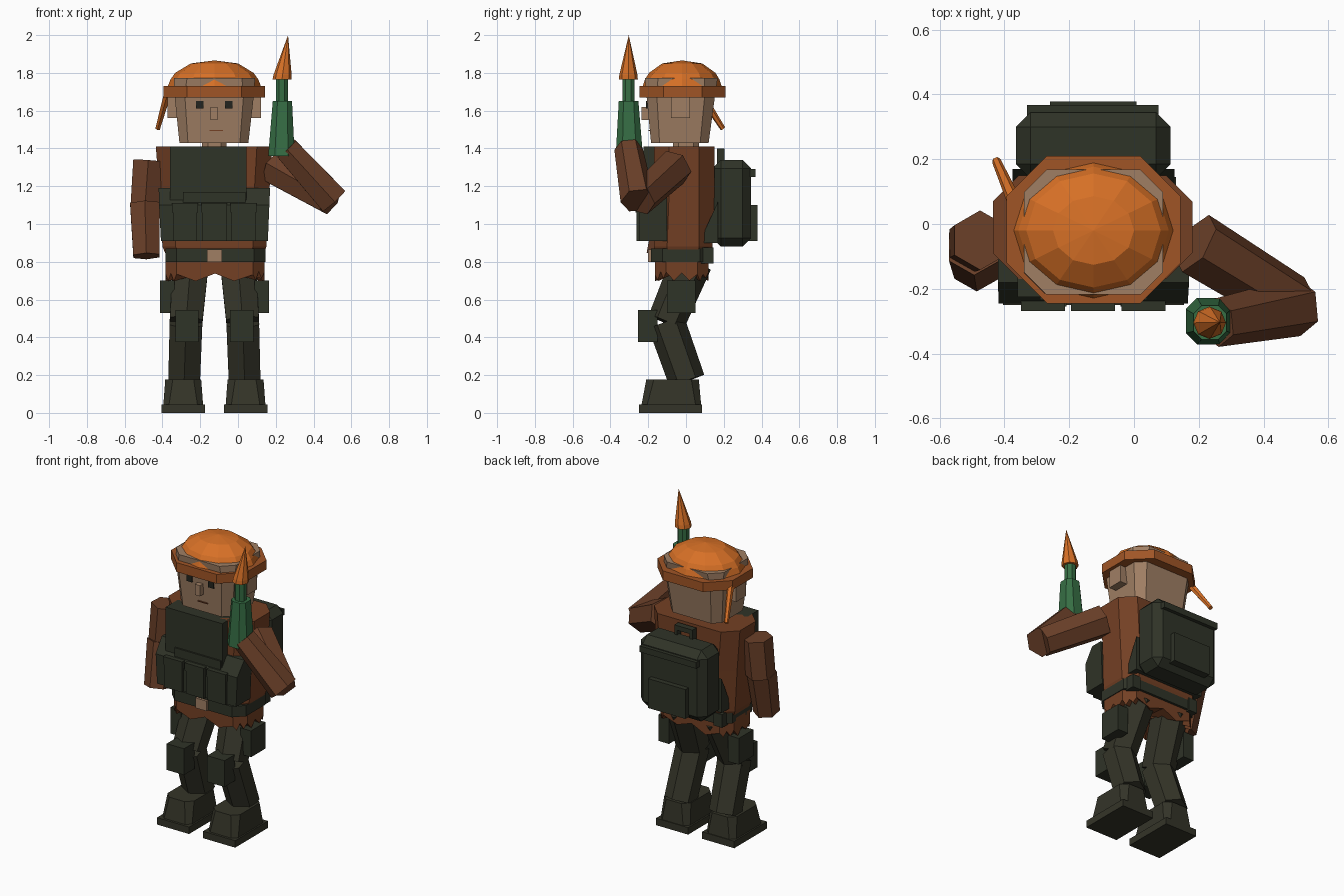
import bpy, bmesh, random
from math import pi, sin, cos
from mathutils import Vector

random.seed(4)
cube = bpy.data.objects.get("Cube")
if cube:
    bpy.data.objects.remove(cube)


def material(name, *rgb):
    m = bpy.data.materials.new(name)
    m.use_nodes = True
    col = [((c / 255 + 0.055) / 1.055) ** 2.4 for c in rgb] + [1]
    m.diffuse_color = col
    m.node_tree.nodes["Principled BSDF"].inputs["Base Color"].default_value = col
    return m


ORANGE = material("orange", 215, 112, 38)
RUST = material("rust orange", 160, 85, 38)
SKIN = material("skin", 160, 127, 100)
BROWN = material("shirt brown", 116, 64, 36)
SLEEVE = material("sleeve brown", 106, 63, 40)
OLIVE = material("vest olive", 47, 51, 39)
TROUSER = material("trouser olive", 52, 52, 40)
GREEN = material("bottle green", 54, 110, 68)
DARK = material("eye black", 34, 36, 30)


def finish(name, bm, mat):
    bmesh.ops.recalc_face_normals(bm, faces=bm.faces)
    me = bpy.data.meshes.new(name)
    bm.to_mesh(me)
    bm.free()
    me.materials.append(mat)
    ob = bpy.data.objects.new(name, me)
    bpy.context.collection.objects.link(ob)
    return ob


def loft(name, rings, mat):
    """Skin a stack of point rings; a one-point ring makes a tip."""
    bm = bmesh.new()
    loops = [[bm.verts.new(p) for p in ring] for ring in rings]
    for a, b in zip(loops, loops[1:]):
        n = len(a)
        for i in range(n):
            j = (i + 1) % n
            if len(b) == 1:
                bm.faces.new((a[i], a[j], b[0]))
            else:
                bm.faces.new((a[i], a[j], b[j], b[i]))
    for ends in (loops[0], loops[-1]):
        if len(ends) > 2:
            bm.faces.new(ends)
    return finish(name, bm, mat)


def outline(z, x0, x1, y0, y1, c=0.0):
    """Rectangle with cut corners."""
    if not c:
        return [(x0, y0, z), (x1, y0, z), (x1, y1, z), (x0, y1, z)]
    return [(x0 + c, y0, z), (x1 - c, y0, z), (x1, y0 + c, z), (x1, y1 - c, z),
            (x1 - c, y1, z), (x0 + c, y1, z), (x0, y1 - c, z), (x0, y0 + c, z)]


def block(name, x0, x1, y0, y1, z0, z1, mat, c=0.0):
    return loft(name, [outline(z, x0, x1, y0, y1, c) for z in (z0, z1)], mat)


def oval(cx, cy, z, rx, ry, n):
    return [(cx + rx * cos(2 * pi * i / n), cy + ry * sin(2 * pi * i / n), z)
            for i in range(n)]


def limb(name, p, q, r0, r1, mat, n=6):
    p, q = Vector(p), Vector(q)
    d = (q - p).normalized()
    u = d.cross(Vector((0, 1, 0))).normalized()
    v = d.cross(u)
    return loft(name, [[o + r * (u * cos(2 * pi * (i + .5) / n) + v * sin(2 * pi * (i + .5) / n))
                        for i in range(n)] for o, r in ((p, r0), (q, r1))], mat)


MID = -0.125  # centre line of the body

# Boots, legs, knee pads and hip pouches
for side, s in (("right", -1), ("left", 1)):
    bx = MID + s * 0.165
    block(side + "_sole", bx - .115, bx + .115, -.25, .085, 0, .045, TROUSER)
    loft(side + "_boot", [outline(.045, bx - .105, bx + .105, -.235, .08, .03),
                          outline(.178, bx - .095, bx + .095, -.21, .068, .04)], TROUSER)
    hip, knee, ankle = ((MID + s * x, y, z) for x, y, z in
                        ((.125, .03, .8), (.15, -.105, .48), (.16, .005, .17)))
    limb(side + "_thigh", hip, knee, .11, .1, TROUSER)
    limb(side + "_shin", knee, ankle, .1, .097, TROUSER)
    kx = MID + s * .145
    block(side + "_knee_pad", kx - .062, kx + .062, -.255, -.15, .375, .545, OLIVE)
    hx = MID + s * .25
    block(side + "_hip_pouch", hx - .038, hx + .038, -.1, .05, .53, .7, OLIVE)

# Ragged shirt hem
corners = [Vector(p) for p in outline(.82, -.385, .14, -.165, .12, .06)]
top = [a.lerp(b, t / 4) for a, b in zip(corners, corners[1:] + corners[:1]) for t in range(4)]
hem = [Vector((p.x, p.y, (.695 if i % 2 else .73) + random.uniform(0, .02)))
       for i, p in enumerate(top)]
loft("shirt_hem", [top, hem, [(MID, -.02, .76)]], BROWN)

# Torso and belt
loft("torso", [outline(.81, -.37, .125, -.165, .12, .07),
               outline(.88, -.4, .15, -.17, .14, .07),
               outline(1.15, -.415, .165, -.17, .15, .08),
               outline(1.41, -.435, .18, -.17, .15, .08)], BROWN)
block("belt", -.385, .145, -.185, .135, .8, .87, OLIVE, .06)
block("belt_buckle", -.165, -.085, -.2, -.18, .8, .865, SKIN)
for x in (-.36, .07):
    block("belt_pouch", x, x + .06, .08, .145, .79, .875, OLIVE)

# Vest: bib, lower wrap, three pouches and a slanted back panel
block("vest_bib", -.36, .045, -.225, -.1, 1.1, 1.41, OLIVE)
block("vest_panel", -.29, -.02 + .06, -.235, -.2, 1.11, 1.17, OLIVE)
loft("vest_wrap", [outline(.91, -.408, .158, -.245, -.1),
                   outline(1.1, -.418, .166, -.245, -.1),
                   outline(1.19, -.42, .17, -.18, -.1)], OLIVE)
for i in range(3):
    x = -.345 + i * .155
    block("vest_pouch", x, x + .128, -.262, -.22, .91, 1.06, OLIVE)
    block("vest_pouch_flap", x - .004, x + .132, -.268, -.22, 1.06, 1.11, OLIVE)
loft("vest_back", [[(x, y, z) for y, z in ((.07, .9), (.17, .9), (.17, 1.12))]
                   for x in (-.375, .125)], OLIVE)

# Backpack
pack = block("backpack", -.365, .113, .14, .345, .88, 1.34, OLIVE)
bev = pack.modifiers.new("corner_cut", "BEVEL")
bev.width, bev.segments = .045, 1
block("backpack_strap", -.33, .075, .33, .368, 1.25, 1.29, OLIVE)
block("backpack_pocket", -.26, .007, .33, .378, .91, 1.1, OLIVE)
block("backpack_handle", -.19, -.06, .165, .205, 1.37, 1.4, OLIVE)
for x in (-.19, -.08):
    block("handle_post", x, x + .02, .165, .205, 1.32, 1.38, OLIVE)

# Neck, head and face
block("neck", -.19, -.06, -.07, .07, 1.38, 1.46, SKIN, .03)
loft("head", [outline(1.43, -.31, .055, -.185, .12, .045),
              outline(1.69, -.337, .085, -.21, .155, .055),
              outline(1.772, -.34, .09, -.218, .168, .07)], SKIN)
for s in (-1, 1):
    ear, eye = MID + s * .222, MID + s * .077
    block("ear", ear - .025, ear + .025, -.08, .02, 1.56, 1.69, SKIN)
    block("eye", eye - .02, eye + .02, -.212, -.195, 1.612, 1.652, DARK)
block("nose", -.145, -.108, -.235, -.19, 1.55, 1.62, SKIN)
block("mouth", -.15, -.08, -.198, -.19, 1.492, 1.498, BROWN)

# Headgear: brim, faceted dome and a dangling strap
block("hat_brim", -.394, .144, -.245, .21, 1.67, 1.73, RUST, .125)
loft("hat_dome", [oval(MID, -.02, z, .25 * k, .212 * k, 12) for z, k in
                  ((1.72, 1), (1.765, .93), (1.8, .83), (1.85, .5))]
     + [[(MID, -.02, 1.866)]], ORANGE)
limb("hat_strap", (-.37, .07, 1.7), (-.425, .195, 1.505), .022, .014, ORANGE)

# Right arm hanging, left arm raised
limb("right_upper_arm", (-.475, -.05, 1.335), (-.493, -.06, 1.09), .092, .088, SLEEVE)
limb("right_forearm", (-.493, -.07, 1.105), (-.485, -.13, .83), .09, .08, SLEEVE)
limb("left_upper_arm", (.19, -.06, 1.3), (.49, -.245, 1.13), .1, .09, SLEEVE)
limb("left_forearm", (.505, -.255, 1.125), (.255, -.305, 1.4), .092, .075, SLEEVE)

# Rocket held upright
loft("rocket_body", [outline(1.36, .16, .3, -.372, -.228, .035),
                     outline(1.65, .184, .286, -.356, -.252, .025)], GREEN)
block("rocket_neck", .2, .265, -.337, -.273, 1.64, 1.77, GREEN, .018)
loft("rocket_tip", [oval(.233, -.305, 1.765, .05, .05, 8), oval(.236, -.305, 1.79, .048, .048, 8),
                    [(.265, -.303, 2.0)]], ORANGE)
